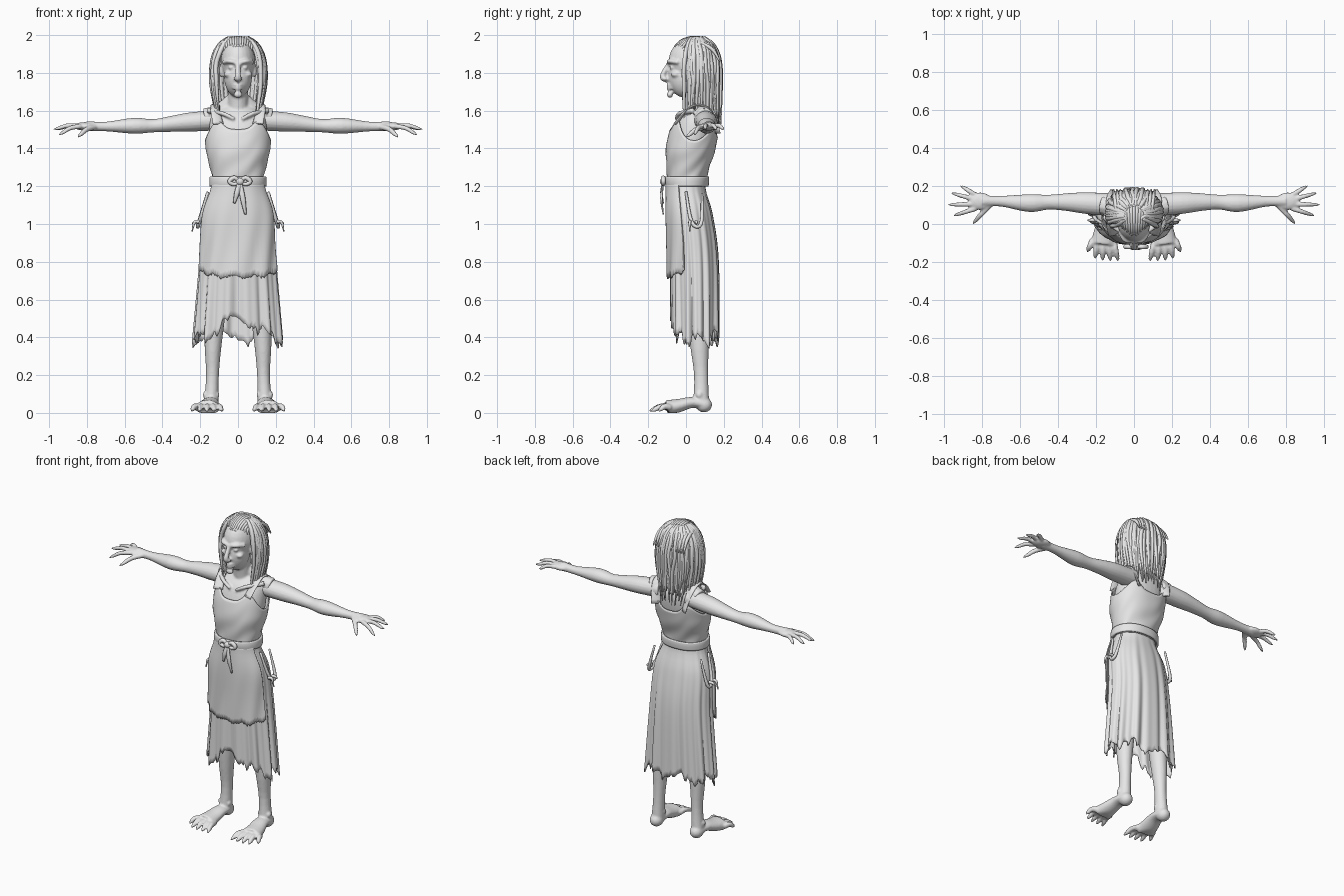
import bpy, bmesh, math, random
from math import sin, cos, exp, pi, radians, tau
from mathutils import Vector

random.seed(4)
if "Cube" in bpy.data.objects:
    bpy.data.objects.remove(bpy.data.objects["Cube"])

grey = bpy.data.materials.new("pale_grey")
grey.use_nodes = True
grey.diffuse_color = (.8, .8, .8, 1)
grey.node_tree.nodes["Principled BSDF"].inputs["Base Color"].default_value = grey.diffuse_color

SIDEWAYS, DEPTH, UPRIGHT = Vector((1, 0, 0)), Vector((0, 1, 0)), Vector((0, 0, 1))


def finish(bm, name, flip=False, voxel=None, thickness=None):
    if flip:
        for vert in bm.verts:
            vert.co.x = -vert.co.x
    bmesh.ops.recalc_face_normals(bm, faces=bm.faces[:])
    for face in bm.faces:
        face.smooth = True
    mesh = bpy.data.meshes.new(name)
    bm.to_mesh(mesh)
    bm.free()
    mesh.materials.append(grey)
    obj = bpy.data.objects.new(name, mesh)
    bpy.context.collection.objects.link(obj)
    if voxel:
        fuse = obj.modifiers.new("fuse", "REMESH")
        fuse.mode, fuse.voxel_size, fuse.use_smooth_shade = "VOXEL", voxel, True
        soften = obj.modifiers.new("soften", "SMOOTH")
        soften.iterations = 2
    if thickness:
        shell = obj.modifiers.new("shell", "SOLIDIFY")
        shell.thickness, shell.offset = thickness, 0


def spline(rows, steps=4):
    out = []
    last = len(rows) - 1
    for i in range(last):
        before, start, end, after = (Vector(rows[min(max(k, 0), last)]) for k in range(i - 1, i + 3))
        pull_start, pull_end = (end - before) / 2, (after - start) / 2
        for step in range(steps):
            t = step / steps
            ease = t * t * (3 - 2 * t)
            out.append(start.lerp(end, ease) + pull_start * t * (1 - t) ** 2 - pull_end * t * t * (1 - t))
    return out + [Vector(rows[last])]


def skin(bm, rings, closed=True, cap=True):
    rings = [[bm.verts.new(point) for point in ring] for ring in rings]
    count = len(rings[0])
    for low, high in zip(rings, rings[1:]):
        for j in range(count if closed else count - 1):
            k = (j + 1) % count
            bm.faces.new((low[j], low[k], high[k], high[j]))
    if cap:
        bm.faces.new(rings[0])
        bm.faces.new(rings[-1])


def tube(bm, points, radii, flat=1, sides=10, up=UPRIGHT):
    rows = spline([(*point, radius) for point, radius in zip(points, radii)])
    path = [row.to_3d() for row in rows]
    rings = []
    for i, (centre, row) in enumerate(zip(path, rows)):
        along = (path[min(i + 1, len(path) - 1)] - path[max(i - 1, 0)]).normalized()
        side = along.cross(up).normalized()
        lift = side.cross(along) * flat
        rings.append([centre + (side * cos(tau * j / sides) + lift * sin(tau * j / sides)) * row[3]
                      for j in range(sides)])
    skin(bm, rings)


def ball(bm, centre, size):
    made = bmesh.ops.create_uvsphere(bm, u_segments=24, v_segments=16, radius=1)
    for vert in made["verts"]:
        vert.co = Vector(centre) + vert.co * Vector(size)


def digit(bm, root, tip, radius, arch):
    root, tip = Vector(root), Vector(tip)
    knuckle = root.lerp(tip, .45) + UPRIGHT * arch
    nail = root.lerp(tip, .8) + UPRIGHT * arch / 3
    tube(bm, [root, knuckle, nail, tip], [radius, radius * .9, radius * .7, radius / 4], sides=8)


# Body outline: height, front, back, half width
torso_rows = spline([(.3, -.07, .17, .24), (.8, -.08, .17, .2), (1.05, -.09, .14, .185), (1.22, -.09, .1, .13),
                     (1.4, -.1, .15, .165), (1.55, -.06, .17, .16), (1.62, 0, .13, .1)], steps=6)


def torso(z):
    for low, high in zip(torso_rows, torso_rows[1:]):
        if z <= high[0]:
            break
    return low.lerp(high, (z - low[0]) / (high[0] - low[0]))[1:]


# Hair outline: a dome that narrows as it hangs
def mane(z):
    dome = math.sqrt(1 - max(0, (z - 1.75) / .24) ** 3)
    return .05 - .1 * dome, .05 + .125 * dome, .135 * dome - .15 * max(0, 1.75 - z)


def section(outline, z, angle, offset=0):
    front, back, half = outline(z)
    across, inward = cos(angle), sin(angle)
    return Vector(((half + offset) * math.copysign(abs(across) ** .85, across),
                   (front + back) / 2 + ((back - front) / 2 + offset) * inward, z))


def cloth(name, outline, start, end, bottom, top, offset, fold, thickness=.007, rows=16, columns=90):
    whole = end - start == 360
    angles = [radians(start + (end - start) * j / (columns if whole else columns - 1)) for j in range(columns)]
    hems = [(angle, bottom(angle), top(angle)) for angle in angles]
    bm = bmesh.new()
    skin(bm, [[section(outline, low + (high - low) * i / rows, angle, offset + fold(angle, 1 - i / rows))
               for angle, low, high in hems] for i in range(rows + 1)], closed=whole, cap=False)
    finish(bm, name, thickness=thickness)


# Head, neck and upper chest
bm = bmesh.new()
skin(bm, [[section(torso, 1.3 + .02 * i, tau * j / 36, -.014) for j in range(36)] for i in range(17)])
ball(bm, (0, .03, 1.86), (.092, .122, .125))
ball(bm, (0, -.01, 1.78), (.074, .084, .11))
ball(bm, (0, -.085, 1.685), (.024, .016, .018))
tube(bm, [(0, .07, 1.48), (0, .05, 1.6), (0, .03, 1.76)], [.075, .055, .055], sides=16, up=DEPTH)
tube(bm, [(0, -.09, 1.85), (0, -.125, 1.78), (0, -.1, 1.76)], [.012, .016, .012], up=DEPTH)
for lip in (1.735, 1.718):
    tube(bm, [(-.03, -.075, lip), (0, -.097, lip), (.03, -.075, lip)], [.004, .008, .004])
for s in (1, -1):
    tube(bm, [(0, -.094, 1.85), (s * .045, -.086, 1.862), (s * .08, -.04, 1.855)], [.009, .012, .01])
    ball(bm, (s * .036, -.075, 1.828), (.015, .012, .01))
    ball(bm, (s * .052, -.055, 1.792), (.024, .025, .016))
    ball(bm, (s * .014, -.112, 1.769), (.011, .014, .009))
    ball(bm, (s * .088, .02, 1.81), (.012, .022, .035))
    tube(bm, [(s * .02, -.05, 1.555), (s * .08, -.035, 1.585), (s * .16, .04, 1.6)], [.01, .012, .014])
    tube(bm, [(s * .03, .06, 1.66), (s * .1, .085, 1.59), (s * .17, .1, 1.565)], [.035, .045, .05])
finish(bm, "head_and_chest", voxel=.007)

for side, flip in (("left", False), ("right", True)):
    # Arm with a fan of clawed fingers
    bm = bmesh.new()
    tube(bm, [(.1, .1, 1.55), (.25, .11, 1.54), (.35, .115, 1.53), (.45, .115, 1.52), (.55, .11, 1.52),
              (.7, .12, 1.516), (.8, .12, 1.518)], [.06, .057, .047, .039, .047, .028, .03], flat=.9, sides=18)
    ball(bm, (.81, .12, 1.517), (.062, .046, .022))
    for i in range(4):
        fan, reach = radians(36 - 21 * i), .18 - .01 * (i - 2) ** 2
        digit(bm, (.835, .153 - .024 * i, 1.517),
              (.8 + reach * cos(fan), .12 + reach * sin(fan), 1.5 - .03 * (i == 3)), radius=.014, arch=.012)
    digit(bm, (.76, .1, 1.513), (.85, 0, 1.46), radius=.016, arch=.012)
    finish(bm, side + "_arm", flip, voxel=.006)

    # Leg with a broad foot and spread toes
    bm = bmesh.new()
    tube(bm, [(.1, .06, .8), (.13, .07, .4), (.135, .08, .2), (.143, .08, .04)], [.07, .048, .034, .04],
         flat=1.1, sides=18, up=DEPTH)
    ball(bm, (.143, .095, .043), (.04, .043, .04))
    tube(bm, [(.143, .1, .045), (.146, .03, .055), (.156, -.04, .038), (.163, -.1, .026)], [.04, .045, .055, .065],
         flat=.65, sides=18)
    for ankle in (.112, .172):
        ball(bm, (ankle, .07, .095), (.014, .018, .018))
    for i in range(5):
        digit(bm, (.217 - .027 * i, -.085, .028), (.247 - .041 * i, .012 * max(0, 2 - i) ** 2 - .195, .01),
              radius=.018, arch=.014)
    for vert in bm.verts:
        vert.co.z = max(vert.co.z, 0)
    finish(bm, side + "_leg", flip, voxel=.007)

    # Shoulder strap
    bm = bmesh.new()
    tube(bm, [(.105, -.055, 1.53), (.12, 0, 1.6), (.12, .06, 1.63), (.12, .13, 1.6), (.1, .165, 1.48)],
         [.03, .026, .024, .026, .03], flat=.25)
    finish(bm, side + "_strap", flip)

    # Looped cord with frayed ends at the hip
    bm = bmesh.new()
    tube(bm, [(.16, 0, 1.17), (.205, .03, 1.01), (.21, .08, 1), (.165, .085, 1.16)], [.007, .01, .01, .006])
    for y, drop in ((.02, .05), (.055, .01)):
        tube(bm, [(.205, y, 1.01), (.23, y, 1.01), (.243, y, 1.01 - drop)], [.01, .008, .003])
    finish(bm, side + "_side_cord", flip)


# Ragged skirt, apron, bodice and belt
def skirt_hem(angle):
    notch = .1 * max(0, -sin(angle)) ** 6
    return .375 + notch + .025 * sin(7 * angle + 1) + .03 * abs(sin(11 * angle)) + random.uniform(-.018, .018)


def skirt_fold(angle, fall):
    return fall * (.009 * sin(13 * angle) + .006 * sin(22 * angle + 2)) - .003


def apron_hem(angle):
    return .72 + .04 * abs(cos(angle)) ** 3 + .008 * sin(14 * angle) + random.uniform(-.006, .006)


def bodice_top(angle):
    across = abs(cos(angle))
    strap = exp(-((across - .6) / .25) ** 2)
    return 1.5 + .05 * strap - .06 * across ** 6 - .04 * max(0, sin(angle))


cloth("ragged_skirt", torso, 0, 360, bottom=skirt_hem, top=lambda angle: 1.23, offset=0, fold=skirt_fold,
      rows=24, columns=140)
cloth("apron", torso, -157, -23, bottom=apron_hem, top=lambda angle: 1.23, offset=.016,
      fold=lambda angle, fall: .005 * fall * sin(10 * angle + 5 * fall))
cloth("bodice", torso, 0, 360, bottom=lambda angle: 1.2, top=bodice_top, offset=.003,
      fold=lambda angle, fall: .004 * fall * sin(6 * angle + 14 * fall))
cloth("belt", torso, 0, 360, bottom=lambda angle: 1.2, top=lambda angle: 1.25, offset=.012,
      fold=lambda angle, fall: .004 * sin(pi * fall), thickness=.012, rows=6)

# Belt knot with two bows and two loose ends
bm = bmesh.new()
knot = Vector((.01, -.12, 1.225))
ball(bm, knot, (.022, .018, .02))
for s in (1, -1):
    bow = knot + SIDEWAYS * s * .03
    tube(bm, [knot, bow + UPRIGHT * .02, bow + SIDEWAYS * s * .025, bow - UPRIGHT * .015, knot],
         [.008, .012, .012, .01, .008], up=DEPTH)
    loose = knot + SIDEWAYS * s * .03 - UPRIGHT * (.145 + .03 * s)
    tube(bm, [knot, knot.lerp(loose, .5) - DEPTH * .01, loose], [.01, .014, .006], flat=.5, up=DEPTH)
finish(bm, "belt_knot")

# Hair: an under-layer, hanging locks and locks swept back from the brow
cloth("hair_cap", mane, -28, 208, bottom=lambda angle: random.uniform(1.57, 1.65), top=lambda angle: 1.985, offset=0,
      fold=lambda angle, fall: .004 * sin(30 * angle), thickness=.012)
bm = bmesh.new()
for i in range(64):
    angle = radians(4 * i - 36 + random.uniform(-3, 3))
    length, lift = random.uniform(.36, .48), random.uniform(0, .012)
    falls = [(k / 6) ** 1.5 for k in range(7)]
    tube(bm, [section(mane, 1.983 - length * fall, angle + random.uniform(-.05, .05), lift) for fall in falls],
         [.013 - .011 * fall ** 3 for fall in falls], sides=6, up=Vector((.3, .2, .1)))
for i in range(-6, 7):
    x = .012 * i
    drop = 5 * x * x
    tube(bm, [(x, 2 * drop - .062, 1.938 - drop), (x, drop - .02, 1.972 - drop), (x * 1.2, .055, 1.987 - drop),
              (x * 1.4, .135, 1.955 - drop), (x * 1.5, .18, 1.86)], [.004, .01, .011, .011, .004], sides=6)
finish(bm, "hair_locks")
